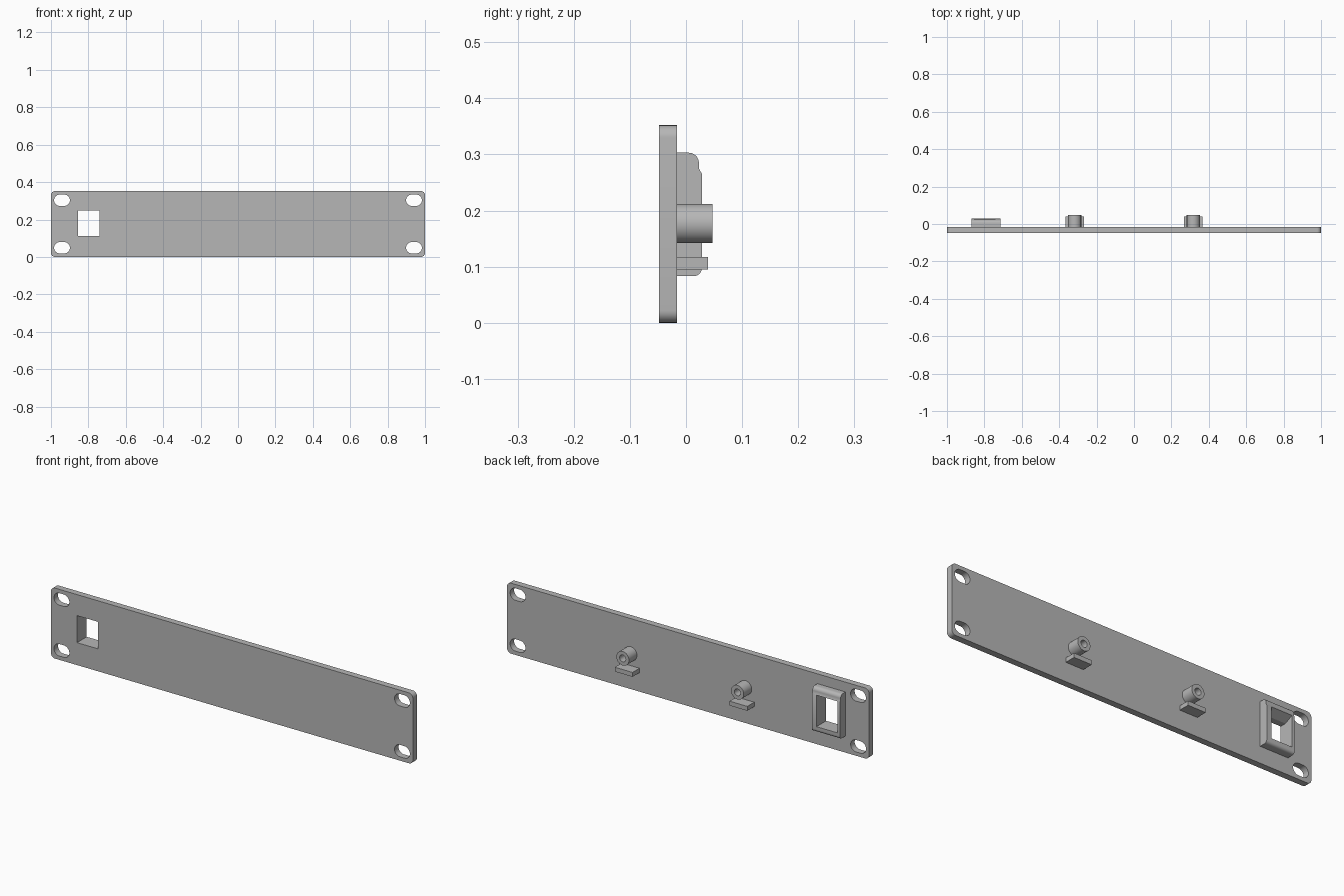
import bpy, bmesh, math
from mathutils import Vector

if "Cube" in bpy.data.objects:
    bpy.data.objects.remove(bpy.data.objects["Cube"])

grey = bpy.data.materials.new("light_grey")
grey.diffuse_color = (0.47, 0.47, 0.47, 1)
grey.use_nodes = True
grey.node_tree.nodes["Principled BSDF"].inputs["Base Color"].default_value = grey.diffuse_color

FRONT, BACK = -0.048, -0.016      # plate faces in y
MID = 0.176                       # plate mid height


def prism(name, pts, axis, lo, hi):
    """Extrude a 2D profile: axis 'y' takes (x, z) points, axis 'x' takes (y, z)."""
    bm = bmesh.new()
    place = (lambda a, b: (a, lo, b)) if axis == 'y' else (lambda a, b: (lo, a, b))
    step = Vector((0, hi - lo, 0)) if axis == 'y' else Vector((hi - lo, 0, 0))
    face = bm.faces.new([bm.verts.new(place(*p)) for p in pts])
    ext = bmesh.ops.extrude_face_region(bm, geom=[face])
    bmesh.ops.translate(bm, vec=step,
                        verts=[g for g in ext["geom"] if isinstance(g, bmesh.types.BMVert)])
    bmesh.ops.recalc_face_normals(bm, faces=bm.faces)
    me = bpy.data.meshes.new(name)
    bm.to_mesh(me)
    bm.free()
    ob = bpy.data.objects.new(name, me)
    bpy.context.collection.objects.link(ob)
    me.materials.append(grey)
    return ob


def round_rect(cx, cz, w, h, r, n=8):
    """Rounded rectangle; r = h/2 gives a slot, w = h = 2r a circle."""
    pts = []
    for k, (sx, sz) in enumerate(((1, 1), (-1, 1), (-1, -1), (1, -1))):
        for i in range(n + 1):
            a = math.pi / 2 * (k + i / n)
            p = (cx + sx * (w / 2 - r) + r * math.cos(a),
                 cz + sz * (h / 2 - r) + r * math.sin(a))
            if not pts or math.dist(p, pts[-1]) > 1e-5:
                pts.append(p)
    if math.dist(pts[0], pts[-1]) < 1e-5:
        pts.pop()
    return pts


def arc(cy, cz, r, a0, a1, n=6):
    return [(cy + r * math.cos(math.radians(a0 + (a1 - a0) * i / n)),
             cz + r * math.sin(math.radians(a0 + (a1 - a0) * i / n))) for i in range(n + 1)]


def cut(ob, cutters):
    """Subtract the cutters, then remove them."""
    for c in cutters:
        m = ob.modifiers.new("cut", 'BOOLEAN')
        m.operation, m.solver, m.object = 'DIFFERENCE', 'EXACT', c
    bpy.context.view_layer.update()
    ev = ob.evaluated_get(bpy.context.evaluated_depsgraph_get())
    me = bpy.data.meshes.new_from_object(ev)
    ob.modifiers.clear()
    ob.data = me
    for c in cutters:
        bpy.data.objects.remove(c)


def smooth(ob):
    bpy.ops.object.select_all(action='DESELECT')
    ob.select_set(True)
    bpy.context.view_layer.objects.active = ob
    bpy.ops.object.shade_smooth_by_angle(angle=math.radians(30))


# Panel with four mounting slots and the socket window
WX0, WX1, WZ0, WZ1 = -0.856, -0.741, 0.112, 0.247
panel = prism("panel", round_rect(0, MID, 2, 0.352, 0.022), 'y', FRONT, BACK)
cutters = [prism("slot_cutter", round_rect(sx * 0.941, MID + sz * 0.127, 0.085, 0.06, 0.03),
                 'y', -0.1, 0.1) for sx in (-1, 1) for sz in (-1, 1)]
cutters.append(prism("window_cutter", [(WX0, WZ0), (WX1, WZ0), (WX1, WZ1), (WX0, WZ1)],
                     'y', -0.1, 0.1))
cut(panel, cutters)
smooth(panel)

# Socket holder on the back, rounded at top and bottom, opening flared rearwards
profile = ([(BACK, 0.083)] + arc(0.0135, 0.098, 0.015, -90, 0)
           + [(0.0285, 0.265), (0.023, 0.275)] + arc(0.005, 0.285, 0.018, 0, 90)
           + [(BACK, 0.303)])
holder = prism("socket_holder", profile, 'x', -0.87, -0.715)
opening = prism("opening_cutter",
                [(-0.1, WZ0), (0.06, WZ0), (0.06, 0.285), (0.03, 0.27),
                 (BACK, WZ1), (-0.1, WZ1)], 'x', WX0, WX1)
cut(holder, [opening])
smooth(holder)

# Two hollow posts, each above a small support shelf
for side, sx in (("left", -1), ("right", 1)):
    cx = sx * 0.317
    post = prism(side + "_post", round_rect(cx, MID + 0.001, 0.07, 0.07, 0.035), 'y', BACK, 0.047)
    cut(post, [prism("hole_cutter", round_rect(cx, MID + 0.001, 0.034, 0.034, 0.017),
                     'y', BACK + 0.002, 0.1)])
    smooth(post)
    prism(side + "_shelf", [(cx - 0.049, 0.095), (cx + 0.049, 0.095),
                            (cx + 0.049, 0.117), (cx - 0.049, 0.117)], 'y', BACK, 0.039)
